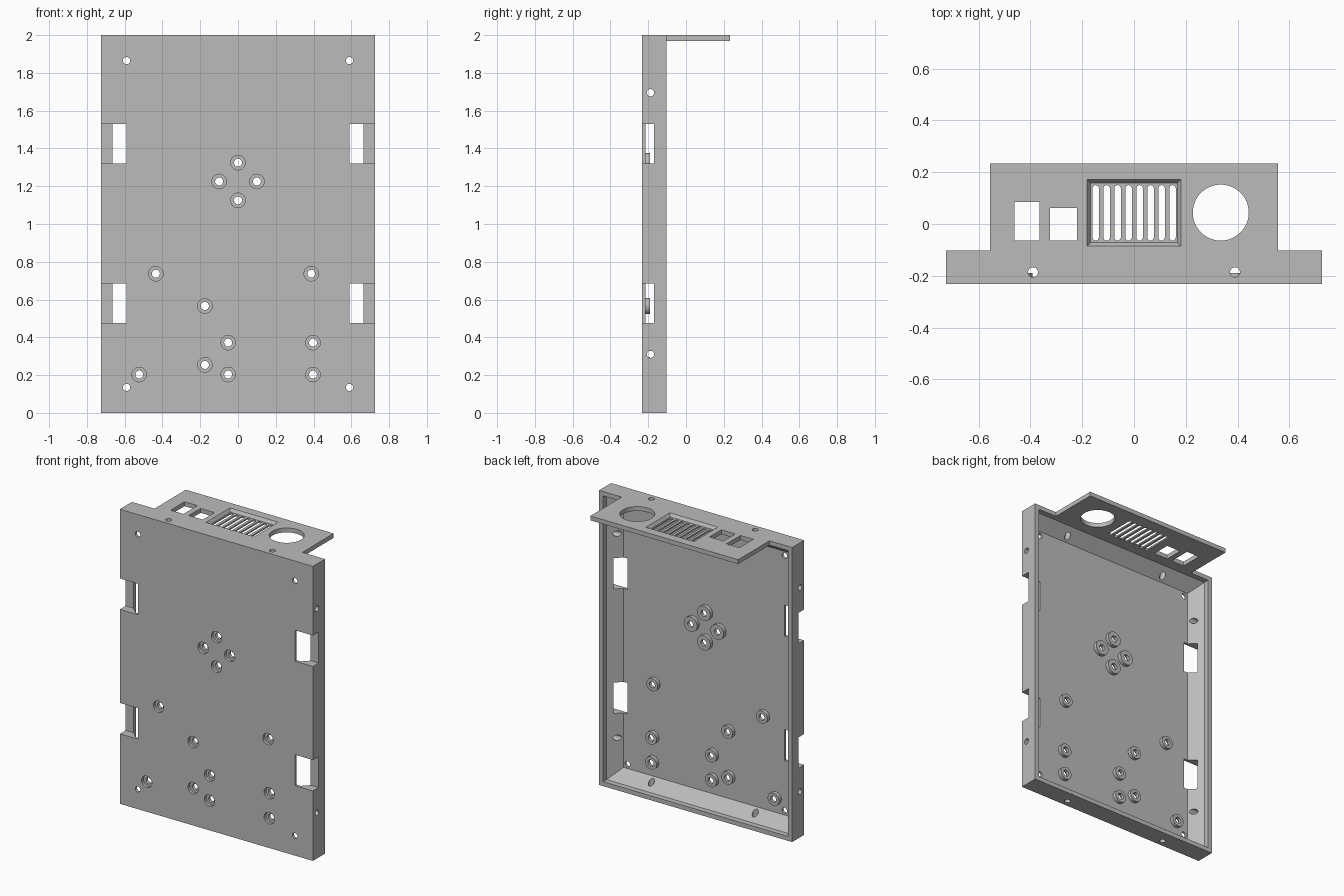
import bpy, bmesh, math
from mathutils import Vector

cube = bpy.data.objects.get("Cube")
if cube:
    bpy.data.objects.remove(cube, do_unlink=True)

grey = bpy.data.materials.new("plain_grey")
grey.use_nodes = True
grey.diffuse_color = (0.5, 0.5, 0.5, 1)
grey.node_tree.nodes["Principled BSDF"].inputs["Base Color"].default_value = (0.5, 0.5, 0.5, 1)

W, FRONT, RIM, FLOOR, H = 0.725, -0.232, -0.103, -0.215, 2.0
TO_3D = {"x": lambda a, b, d: (d, a, b), "y": lambda a, b, d: (a, d, b), "z": lambda a, b, d: (a, b, d)}


def loft(bm, axis, sections):
    """Closed solid through (outline, depth) sections stacked along an axis."""
    rings = [[bm.verts.new(TO_3D[axis](a, b, d)) for a, b in pts] for pts, d in sections]
    n = len(rings[0])
    faces = [bm.faces.new(rings[0]), bm.faces.new(rings[-1])]
    for lo, hi in zip(rings, rings[1:]):
        for i in range(n):
            j = (i + 1) % n
            faces.append(bm.faces.new((lo[i], lo[j], hi[j], hi[i])))
    bmesh.ops.recalc_face_normals(bm, faces=faces)


def rect(a0, a1, b0, b1, inset=0):
    a0, a1, b0, b1 = a0 + inset, a1 - inset, b0 + inset, b1 - inset
    return [(a0, b0), (a1, b0), (a1, b1), (a0, b1)]


def circle(a, b, r, n=32):
    return [(a + r * math.cos(math.tau * i / n), b + r * math.sin(math.tau * i / n)) for i in range(n)]


def capsule(a, b0, b1, r, n=8):
    arc = [(r * math.cos(math.pi * i / n), r * math.sin(math.pi * i / n)) for i in range(n + 1)]
    return [(a + u, b1 - r + v) for u, v in arc] + [(a - u, b0 + r - v) for u, v in arc]


def prism(bm, axis, outline, lo, hi):
    loft(bm, axis, [(outline, lo), (outline, hi)])


def to_object(name, bm):
    mesh = bpy.data.meshes.new(name)
    bm.to_mesh(mesh)
    bm.free()
    mesh.materials.append(grey)
    obj = bpy.data.objects.new(name, mesh)
    bpy.context.collection.objects.link(obj)
    return obj


def combine(target, bm, operation="DIFFERENCE"):
    """Apply a boolean with a temporary helper solid."""
    helper = to_object("helper", bm)
    helper.hide_render = True
    mod = target.modifiers.new("boolean", "BOOLEAN")
    mod.operation, mod.solver, mod.object = operation, "EXACT", helper
    bpy.context.view_layer.objects.active = target
    bpy.ops.object.modifier_apply(modifier=mod.name)
    bpy.data.objects.remove(helper, do_unlink=True)


def finish(obj):
    bpy.ops.object.select_all(action="DESELECT")
    obj.select_set(True)
    bpy.context.view_layer.objects.active = obj
    bpy.ops.object.shade_smooth_by_angle(angle=math.radians(30))


# Screw boss positions (x, z): a diamond cluster and the scattered mounts
cluster = [(0, 1.325), (-0.1, 1.225), (0.1, 1.225), (0, 1.125)]
mounts = [(-0.435, 0.737), (0.388, 0.737), (-0.175, 0.566), (-0.052, 0.372), (-0.175, 0.254),
          (-0.052, 0.203), (-0.523, 0.203), (0.397, 0.372), (0.397, 0.203)]

# Panel: block hollowed from the back, with a straight rim and sloped walls
bm = bmesh.new()
prism(bm, "y", rect(-W, W, 0, H), FRONT, RIM)
panel = to_object("panel", bm)
bm = bmesh.new()
loft(bm, "y", [(rect(-W, W, 0, H, i), y) for i, y in ((0.03, 0), (0.03, -0.14), (0.105, FLOOR))])
combine(panel, bm)

# Round bosses standing on the panel's inner floor
bm = bmesh.new()
for points, radius in ((cluster, 0.05), (mounts, 0.043)):
    for x, z in points:
        prism(bm, "y", circle(x, z, radius), FLOOR - 0.008, -0.19)
combine(panel, bm, "UNION")

# Side notches and the screw head recesses in the front
bm = bmesh.new()
for x0, x1 in ((-W - 0.1, -0.59), (0.59, W + 0.1)):
    for z0, z1 in ((0.475, 0.685), (1.32, 1.53)):
        prism(bm, "y", rect(x0, x1, z0, z1), FRONT - 0.1, -0.17)
for x, z in cluster + mounts:
    prism(bm, "y", circle(x, z, 0.0385), FRONT - 0.1, FRONT + 0.02)
combine(panel, bm)

# Screw holes through bosses and corners
bm = bmesh.new()
corners = [(x, z) for x in (-0.59, 0.59) for z in (0.135, 1.865)]
for x, z in cluster + mounts:
    prism(bm, "y", circle(x, z, 0.021), FRONT - 0.05, -0.15)
for x, z in corners:
    prism(bm, "y", circle(x, z, 0.019), FRONT - 0.05, -0.15)
combine(panel, bm)

# Holes through the four walls
bm = bmesh.new()
for s in (-1, 1):
    lo, hi = sorted((s * 0.6, s * 0.8))
    for z in (0.31, 1.695):
        prism(bm, "x", circle(-0.188, z, 0.019), lo, hi)
    for lo, hi in ((-0.1, 0.13), (H - 0.13, H + 0.1)):
        prism(bm, "z", circle(s * 0.39, -0.186, 0.019), lo, hi)
combine(panel, bm)
finish(panel)

# Shelf reaching back from the top edge
bm = bmesh.new()
prism(bm, "z", rect(-0.555, 0.555, RIM, 0.233), 1.97, H)
shelf = to_object("top_shelf", bm)

# Bevelled grille recess
bm = bmesh.new()
grille = (-0.181, 0.181, -0.085, 0.172)
loft(bm, "z", [(rect(*grille, 0.014), H - 0.02), (rect(*grille), H), (rect(*grille), H + 0.05)])
combine(shelf, bm)

# Socket openings, round opening and grille slots
bm = bmesh.new()
openings = [rect(-0.461, -0.364, -0.064, 0.085), rect(-0.325, -0.22, -0.064, 0.062),
            circle(0.335, 0.044, 0.108, 64)]
openings += [capsule(-0.148 + 0.0424 * i, -0.064, 0.15, 0.0125) for i in range(8)]
for outline in openings:
    prism(bm, "z", outline, 1.9, 2.1)
combine(shelf, bm)
finish(shelf)
